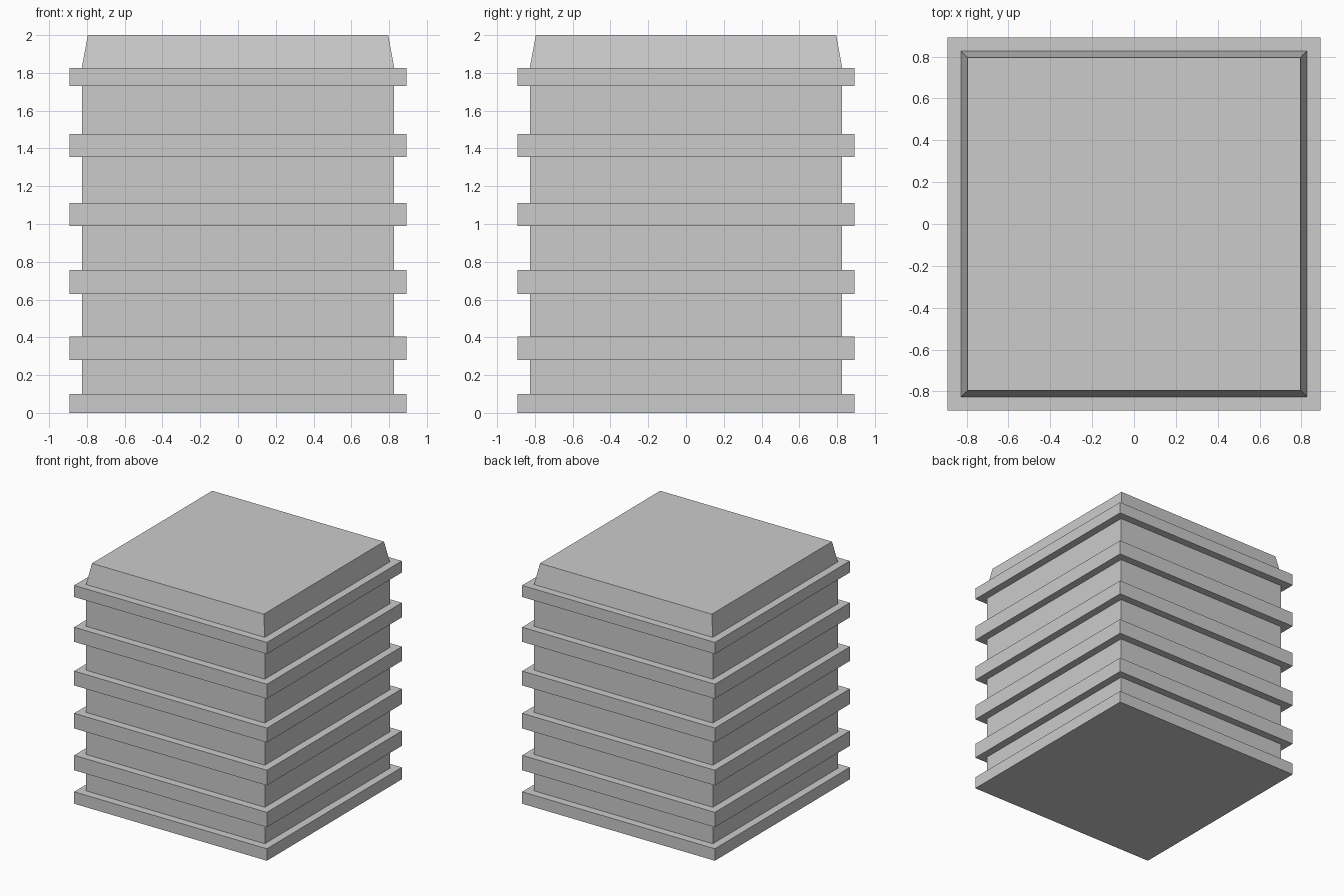
import bpy, bmesh

if "Cube" in bpy.data.objects:
    bpy.data.objects.remove(bpy.data.objects["Cube"])

RIB, WALL, TOP = 0.892, 0.827, 0.795    # half widths
RIBS = [(0.0, 0.10), (0.28, 0.405), (0.63, 0.757),
        (0.99, 1.11), (1.355, 1.477), (1.73, 1.827)]

# Stepped side profile: (half width, height)
profile = []
for i, (low, high) in enumerate(RIBS):
    if i:
        profile.append((WALL, low))
    profile += [(RIB, low), (RIB, high), (WALL, high)]
profile.append((TOP, 2.0))               # tapered cap

# Square rings bridged into one closed ribbed block
bm = bmesh.new()
rings = [[bm.verts.new((sx * w, sy * w, z))
          for sx, sy in ((-1, -1), (1, -1), (1, 1), (-1, 1))]
         for w, z in profile]
for a, b in zip(rings, rings[1:]):
    for k in range(4):
        n = (k + 1) % 4
        bm.faces.new((a[k], a[n], b[n], b[k]))
bm.faces.new(rings[0][::-1])
bm.faces.new(rings[-1])
bmesh.ops.recalc_face_normals(bm, faces=bm.faces)

mesh = bpy.data.meshes.new("ribbed_block")
bm.to_mesh(mesh)
bm.free()
block = bpy.data.objects.new("ribbed_block", mesh)
bpy.context.collection.objects.link(block)
